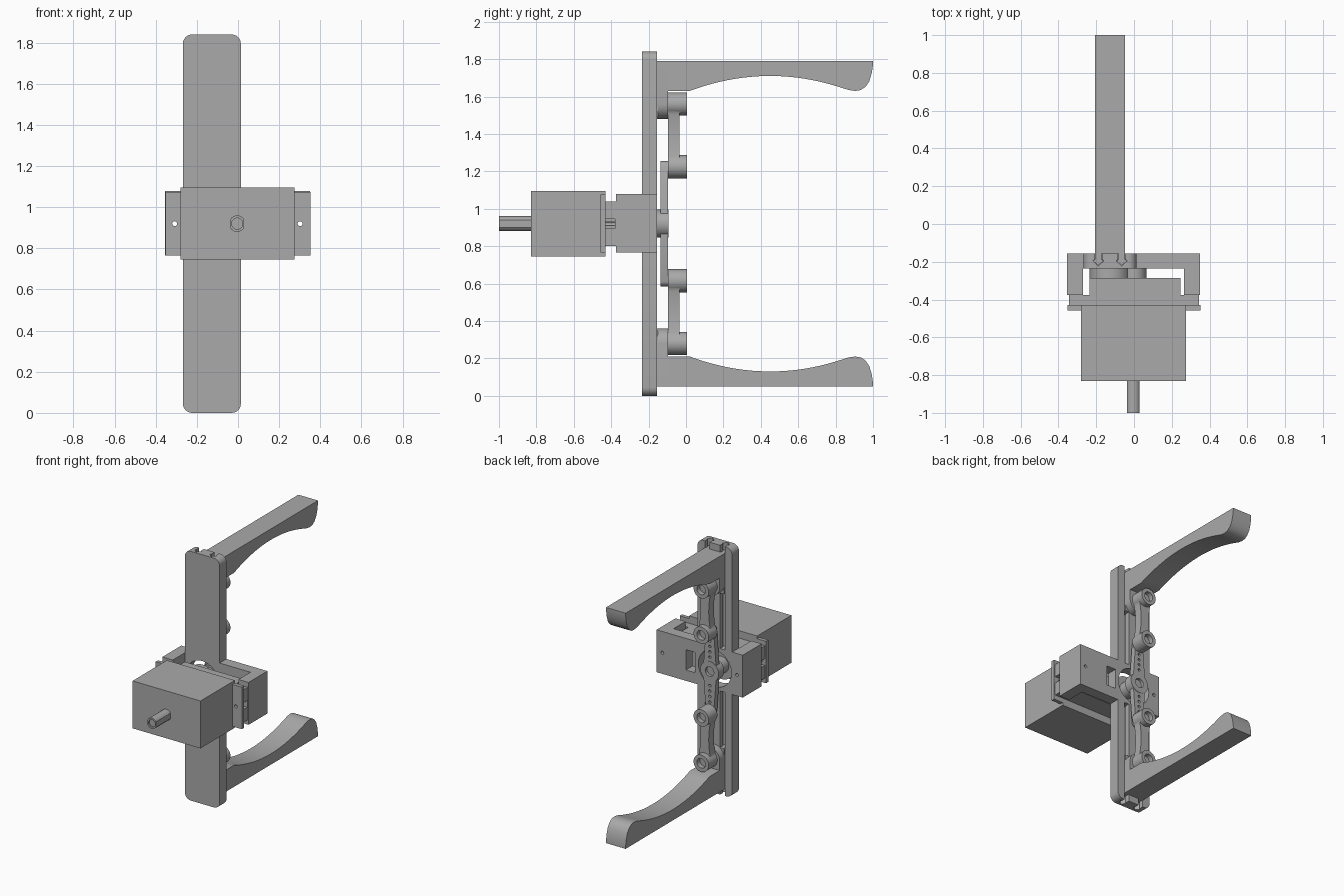
import bpy, bmesh, math

if "Cube" in bpy.data.objects:
    bpy.data.objects.remove(bpy.data.objects["Cube"])

grey = bpy.data.materials.new("plain_grey")
grey.use_nodes = True
grey.diffuse_color = (0.4, 0.4, 0.4, 1)
grey.node_tree.nodes["Principled BSDF"].inputs["Base Color"].default_value = (0.4, 0.4, 0.4, 1)

MID = 0.92    # height of the servo axis
AXIS = -0.127  # x of the rail centre line
PLACE = {"x": lambda u, v, w: (w, u, v), "y": lambda u, v, w: (u, w, v), "z": lambda u, v, w: (u, v, w)}


def prism(name, pts, axis, lo, hi):
    """Extrude a closed 2D outline along an axis."""
    bm = bmesh.new()
    put = PLACE[axis]
    ends = [[bm.verts.new(put(u, v, w)) for u, v in pts] for w in (lo, hi)]
    bm.faces.new(ends[0])
    bm.faces.new(ends[1][::-1])
    n = len(pts)
    for i in range(n):
        j = (i + 1) % n
        bm.faces.new((ends[0][i], ends[1][i], ends[1][j], ends[0][j]))
    bmesh.ops.recalc_face_normals(bm, faces=bm.faces[:])
    mesh = bpy.data.meshes.new(name)
    bm.to_mesh(mesh)
    bm.free()
    mesh.materials.append(grey)
    ob = bpy.data.objects.new(name, mesh)
    bpy.context.collection.objects.link(ob)
    return ob


def box(name, x0, x1, y0, y1, z0, z1):
    return prism(name, [(x0, y0), (x1, y0), (x1, y1), (x0, y1)], "z", z0, z1)


def arc(cx, cz, r, a0=0, a1=360, n=32):
    """Points on an arc; a full circle leaves out the repeated end."""
    count = n if a1 - a0 == 360 else n + 1
    angles = [math.radians(a0 + (a1 - a0) * i / n) for i in range(count)]
    return [(cx + r * math.cos(a), cz + r * math.sin(a)) for a in angles]


def rod(name, x, z, r, y0, y1, n=32):
    return prism(name, arc(x, z, r, n=n), "y", y0, y1)


def combine(ob, others, op="DIFFERENCE"):
    """Apply booleans and drop the tools."""
    bpy.context.view_layer.objects.active = ob
    for other in others:
        mod = ob.modifiers.new("bool", "BOOLEAN")
        mod.operation, mod.solver, mod.object = op, "EXACT", other
        bpy.ops.object.modifier_apply(modifier=mod.name)
        bpy.data.objects.remove(other)
    return ob


# Rail with rounded corners, joined to a U-shaped servo bracket
r = 0.045
x0, x1, top = -0.268, 0.014, 2 * MID
outline = (arc(x1 - r, top - r, r, 0, 90, 6) + arc(x0 + r, top - r, r, 90, 180, 6)
           + arc(x0 + r, r, r, 180, 270, 6) + arc(x1 - r, r, r, 270, 360, 6))
rail = prism("rail_and_bracket", outline, "y", -0.235, -0.155)
bracket = prism("bracket", [(-0.355, -0.155), (0.349, -0.155), (0.349, -0.375), (0.266, -0.375),
                            (0.266, -0.235), (-0.27, -0.235), (-0.27, -0.375), (-0.355, -0.375)],
                "z", 0.765, 1.078)
combine(rail, [bracket], "UNION")


# Arrow-shaped profile shared by the grooves and the hooks sliding in them
def arrow(cx, gap):
    neck, flare = 0.019 - gap, 0.029 - gap
    return [(cx - neck, -0.15), (cx - neck, -0.188), (cx - flare, -0.195), (cx, -0.222 + gap),
            (cx + flare, -0.195), (cx + neck, -0.188), (cx + neck, -0.15)]


tools = []
for side in (-1, 1):
    for z0, z1 in ((-0.1, 0.765), (1.078, 2)):
        tools.append(prism("groove", arrow(AXIS + side * 0.062, 0), "z", z0, z1))
    tools.append(rod("screw_hole", -0.003 + side * 0.305, MID, 0.012, -0.6, 0, 16))
tools.append(rod("horn_opening", AXIS, MID, 0.135, -0.3, -0.1, 48))
tools.append(box("cable_window", 0.035, 0.11, -0.3, -0.1, 0.845, 0.995))
combine(rail, tools)

# Servo: motor body, neck, mounting ears, gear covers and output stub
box("servo_body", -0.28, 0.275, -0.83, -0.43, 0.745, 1.095)
box("servo_neck", -0.235, 0.245, -0.43, -0.285, 0.80, 1.04)
for side, label in ((-1, "right"), (1, "left")):
    near, far = sorted((side * 0.23, side * 0.343))
    ear = box(label + "_servo_ear", near, far, -0.43, -0.375, 0.80, 1.04)
    a, b = sorted((side * 0.31, side * 0.36))
    combine(ear, [box("notch", a, b, -0.43, -0.38, 0.895, 0.945),
                  rod("hole", -0.003 + side * 0.305, MID, 0.012, -0.6, 0, 16)])
    near, far = sorted((side * 0.27, side * 0.352))
    flange = box(label + "_flange", near, far, -0.457, -0.43, 0.765, 1.075)
    combine(flange, [rod("hole", -0.003 + side * 0.305, MID, 0.012, -0.6, 0, 16)])
rod("gear_cover", AXIS, MID, 0.108, -0.285, -0.232, 48)
rod("small_gear_cover", 0.0, MID, 0.065, -0.285, -0.232)
rod("output_stub", AXIS, MID, 0.06, -0.24, -0.15)

# Rear shaft: flattened on two sides, with a shallow bore
shaft_pts = [(max(-0.034, min(0.034, x)) - 0.004, z + MID) for x, z in arc(0, 0, 0.04, n=24)]
shaft = prism("rear_shaft", shaft_pts, "y", -1.0, -0.82)
combine(shaft, [rod("bore", -0.004, MID, 0.027, -1.1, -0.99)])

# Horn: hub and double arm with rows of holes
hub = combine(rod("horn_hub", AXIS, MID, 0.075, -0.157, -0.093),
              [rod("hub_bore", AXIS, MID, 0.035, -0.115, 0)])
tip = 0.303
horn_pts = (arc(AXIS, MID + tip, 0.032, 10, 170, 10) + [(AXIS - 0.055, MID)]
            + arc(AXIS, MID - tip, 0.032, 190, 350, 10) + [(AXIS + 0.055, MID)])
horn = prism("horn_arm", horn_pts, "y", -0.135, -0.096)
holes = [rod("hole", AXIS, MID + s * d, 0.01, -0.2, 0, 12)
         for s in (-1, 1) for d in (0.105, 0.145, 0.185, 0.225)]
combine(horn, holes + [rod("hub_bore", AXIS, MID, 0.035, -0.115, 0)])

# Each half: link with two bosses, sliding pad, hooks and curved finger
for s, label in ((1, "upper"), (-1, "lower")):
    def up(d):
        return MID + s * d

    inner, outer = 0.305, 0.64
    steps = [i / 12 for i in range(13)]
    edge = [(0.034 + 0.022 * (2 * t - 1) ** 2, up(inner + t * (outer - inner))) for t in steps]
    link_pts = [(AXIS + w, z) for w, z in edge] + [(AXIS - w, z) for w, z in reversed(edge)]
    link = prism(label + "_link", link_pts, "y", -0.095, -0.035)
    bosses = [rod("boss", AXIS, up(d), 0.062, -0.096, 0.005) for d in (inner, outer)]
    combine(link, bosses, "UNION")
    combine(link, [rod("bore", AXIS, up(d), 0.035, -0.03, 0.1) for d in (inner, outer)])

    # Pad with a round inner end
    pad = [(x, up(d)) for x, d in arc(AXIS - 0.0, outer, 0.08, 180, 360, 20)]
    pad += [(AXIS + 0.08, up(0.87)), (AXIS - 0.08, up(0.87))]
    prism(label + "_pad", pad, "y", -0.155, -0.097)
    z0, z1 = sorted((up(0.57), up(0.868)))
    for side in (-1, 1):
        prism(label + "_hook", arrow(AXIS + side * 0.062, 0.002), "z", z0, z1)

    # Finger with an arched inner face and rounded tip
    ys = [0.02 + 0.82 * i / 20 for i in range(21)]
    arch = [(y, 0.79 - 0.08 * ((y - 0.45) / 0.43) ** 2) for y in ys]
    tip_curve = [(0.87, 0.715), (0.905, 0.71), (0.935, 0.715), (0.96, 0.732),
                 (0.98, 0.762), (0.993, 0.805), (1.0, 0.85)]
    finger = [(-0.1, 0.87), (-0.1, 0.71)] + arch + tip_curve + [(1.0, 0.87)]
    prism(label + "_finger", [(y, up(d)) for y, d in finger], "x", AXIS - 0.08, AXIS + 0.08)

# Smooth the round surfaces while keeping edges crisp
for ob in bpy.context.collection.objects:
    ob.select_set(ob.type == "MESH")
    if ob.type == "MESH":
        bpy.context.view_layer.objects.active = ob
bpy.ops.object.shade_smooth_by_angle(angle=math.radians(30))
